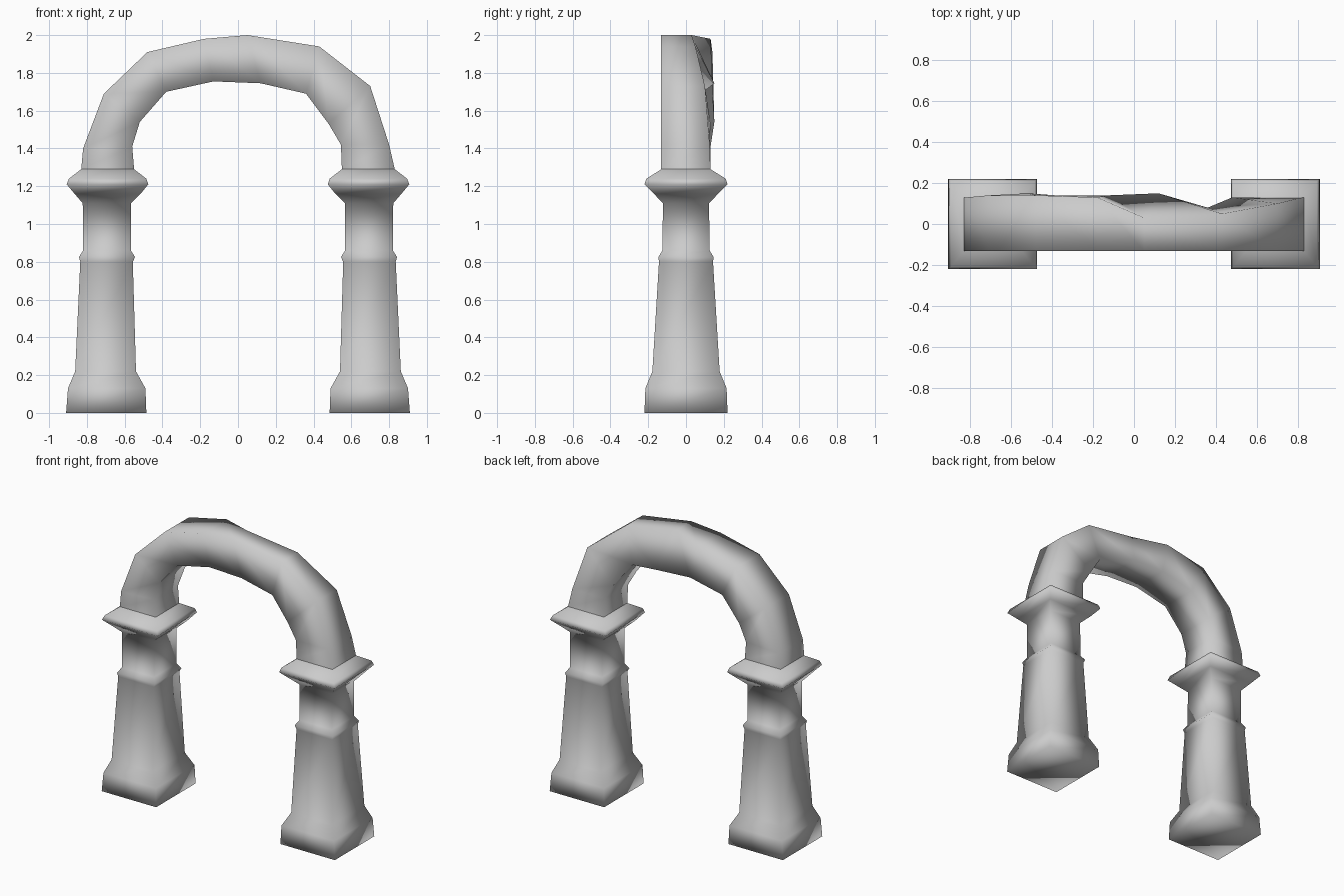
import bpy


def loft(name, rings, cap_start=False):
    """Skin a list of four-cornered rings into a smooth-shaded object."""
    verts = [p for ring in rings for p in ring]
    faces = []
    for i in range(len(rings) - 1):
        a, b = i * 4, i * 4 + 4
        for k in range(4):
            n = (k + 1) % 4
            faces.append((a + k, a + n, b + n, b + k))
    if cap_start:
        faces.append((3, 2, 1, 0))
    mesh = bpy.data.meshes.new(name)
    mesh.from_pydata(verts, [], faces)
    mesh.polygons.foreach_set("use_smooth", [True] * len(mesh.polygons))
    obj = bpy.data.objects.new(name, mesh)
    bpy.context.collection.objects.link(obj)
    return obj


# Pillar profile: height, outer x, inner x, half depth
PROFILE = [
    (0.00, 0.91, 0.485, 0.22),
    (0.13, 0.90, 0.49, 0.215),
    (0.22, 0.862, 0.54, 0.178),
    (0.80, 0.835, 0.557, 0.143),
    (0.825, 0.842, 0.545, 0.146),
    (0.86, 0.82, 0.567, 0.125),
    (1.11, 0.822, 0.567, 0.122),
    (1.16, 0.865, 0.515, 0.17),
    (1.21, 0.907, 0.475, 0.22),
    (1.24, 0.895, 0.485, 0.21),
    (1.29, 0.83, 0.55, 0.13),
]


def pillar(name, side):
    rings = []
    for z, xo, xi, d in PROFILE:
        x0, x1 = sorted((side * xo, side * xi))
        rings.append([(x0, -d, z), (x1, -d, z), (x1, d, z), (x0, d, z)])
    return loft(name, rings, cap_start=True)


pillar("left_pillar", -1)
pillar("right_pillar", 1)

# Arch stations: outer x, z, inner x, z, back depth at outer and inner edge
ARCH = [
    (-0.83, 1.29, -0.55, 1.29, 0.13, 0.13),
    (-0.82, 1.40, -0.56, 1.41, 0.13, 0.13),
    (-0.71, 1.69, -0.52, 1.54, 0.14, 0.15),
    (-0.48, 1.91, -0.38, 1.70, 0.14, 0.14),
    (-0.18, 1.98, -0.13, 1.755, 0.13, 0.14),
    (0.05, 2.00, 0.12, 1.745, 0.03, 0.15),
    (0.43, 1.94, 0.36, 1.69, 0.05, 0.08),
    (0.70, 1.73, 0.48, 1.53, 0.10, 0.13),
    (0.80, 1.42, 0.545, 1.42, 0.125, 0.125),
    (0.83, 1.29, 0.55, 1.29, 0.13, 0.13),
]
FRONT = -0.132
loft("arch", [[(xo, FRONT, zo), (xi, FRONT, zi), (xi, bi, zi), (xo, bo, zo)]
              for xo, zo, xi, zi, bo, bi in ARCH])
